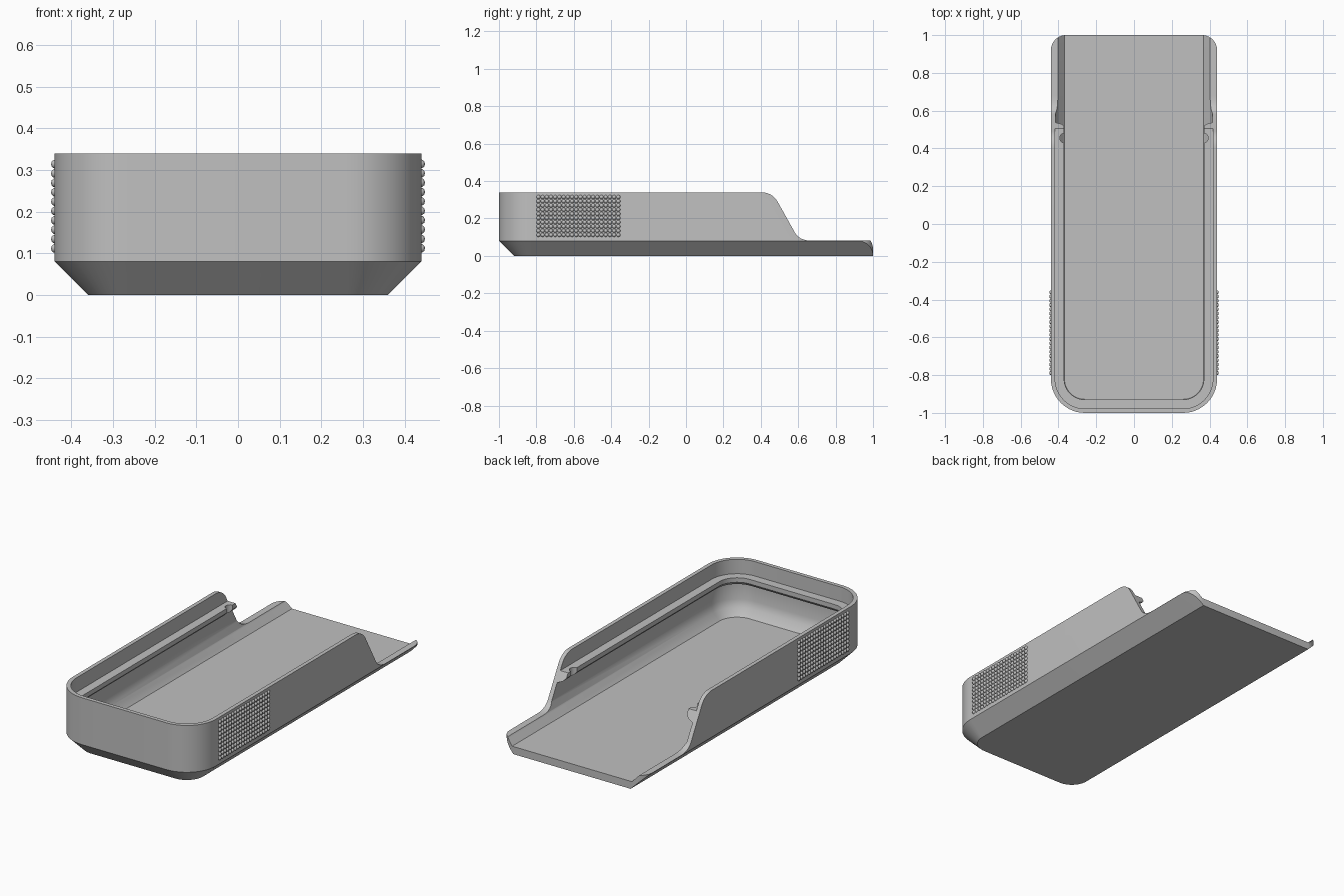
import bpy, bmesh, math
from mathutils import Matrix

if "Cube" in bpy.data.objects:
    bpy.data.objects.remove(bpy.data.objects["Cube"])

grey = bpy.data.materials.new("plain grey")
grey.diffuse_color = (0.53, 0.53, 0.53, 1)
grey.use_nodes = True
grey.node_tree.nodes["Principled BSDF"].inputs["Base Color"].default_value = grey.diffuse_color


def make_object(name, bm):
    bmesh.ops.recalc_face_normals(bm, faces=bm.faces[:])
    mesh = bpy.data.meshes.new(name)
    bm.to_mesh(mesh)
    bm.free()
    mesh.materials.append(grey)
    ob = bpy.data.objects.new(name, mesh)
    bpy.context.collection.objects.link(ob)
    return ob


def prism(name, points, start, end):
    """Join one outline placed at two depths; start and end map 2D points to 3D."""
    bm = bmesh.new()
    a = [bm.verts.new(start(p)) for p in points]
    b = [bm.verts.new(end(p)) for p in points]
    n = len(points)
    bm.faces.new(a)
    bm.faces.new(b)
    for i in range(n):
        j = (i + 1) % n
        bm.faces.new((a[i], a[j], b[j], b[i]))
    return make_object(name, bm)


def arc(cx, cy, r, a0, a1, steps):
    return [(cx + r * math.cos(math.radians(a0 + (a1 - a0) * i / steps)),
             cy + r * math.sin(math.radians(a0 + (a1 - a0) * i / steps)))
            for i in range(steps + 1)]


def bend(p, c, q, steps=10):
    return [tuple((1 - t) ** 2 * p[k] + 2 * t * (1 - t) * c[k] + t * t * q[k] for k in (0, 1))
            for t in (i / steps for i in range(steps + 1))]


def cut(target, cutter):
    cutter.hide_render = True
    mod = target.modifiers.new("cut", 'BOOLEAN')
    mod.operation = 'DIFFERENCE'
    mod.solver = 'EXACT'
    mod.object = cutter
    bpy.context.view_layer.objects.active = target
    bpy.ops.object.modifier_apply(modifier=mod.name)
    bpy.data.objects.remove(cutter)


def smooth(ob):
    bpy.ops.object.select_all(action='DESELECT')
    ob.select_set(True)
    bpy.context.view_layer.objects.active = ob
    bpy.ops.object.shade_smooth_by_angle(angle=math.radians(30))


# Shell: wall section (inset, height) swept along a U with rounded front corners
W, R = 0.44, 0.18
section = [(0.08, 0), (0, 0.08), (0, 0.34), (0.022, 0.34), (0.022, 0.26),
           (0.07, 0.26), (0.07, 0.235), (0.055, 0.218), (0.024, 0.205),
           (0.024, 0.12), (0.037, 0.08), (0.072, 0.042)]


def u_path(d):
    r = R - d
    return ([(-W + d, 1)] + arc(-W + R, -1 + R, r, 180, 270, 12)
            + arc(W - R, -1 + R, r, 270, 360, 12) + [(W - d, 1)])


bm = bmesh.new()
rings = [[bm.verts.new((x, y, z)) for x, y in u_path(d)] for d, z in section]
for a, b in zip(rings, rings[1:]):
    for i in range(len(a) - 1):
        bm.faces.new((a[i], a[i + 1], b[i + 1], b[i]))
bm.faces.new(rings[0])     # underside
bm.faces.new(rings[-1])    # inner floor
bm.faces.new([r[0] for r in rings] + [r[-1] for r in reversed(rings)])  # open back end
shell = make_object("shell", bm)

# Low back end with a curved slope in the side walls
slope = ([(0.40, 0.5)] + bend((0.40, 0.34), (0.462, 0.34), (0.492, 0.286))
         + bend((0.582, 0.125), (0.607, 0.081), (0.675, 0.081)) + [(1.2, 0.081), (1.2, 0.5)])
cut(shell, prism("slope_cutter", slope, lambda p: (-0.7, *p), lambda p: (0.7, *p)))

for s in (-1, 1):
    # Rounded back corners
    corner = arc(0.36, 0.92, 0.08, 0, 90, 10) + [(0.36, 1.2), (0.7, 1.2), (0.7, 0.92)]
    cut(shell, prism("corner_cutter", corner,
                     lambda p: (s * p[0], p[1], -0.1), lambda p: (s * p[0], p[1], 0.6)))
    # Round notch in the inner ledge
    notch = arc(0.367, 0.455, 0.026, 0, 345, 23)
    cut(shell, prism("notch_cutter", notch,
                     lambda p: (s * p[0], p[1], 0.19), lambda p: (s * p[0], p[1], 0.3)))
smooth(shell)

# Grip pads: grids of small round bumps on both sides
STEP = 0.0225
for s, name in ((-1, "left_grip"), (1, "right_grip")):
    bm = bmesh.new()
    for i in range(20):
        for j in range(10):
            at = Matrix.Translation((s * 0.438, -0.789 + i * STEP, 0.112 + j * STEP))
            bmesh.ops.create_icosphere(bm, subdivisions=2, radius=0.0112, matrix=at)
    smooth(make_object(name, bm))
